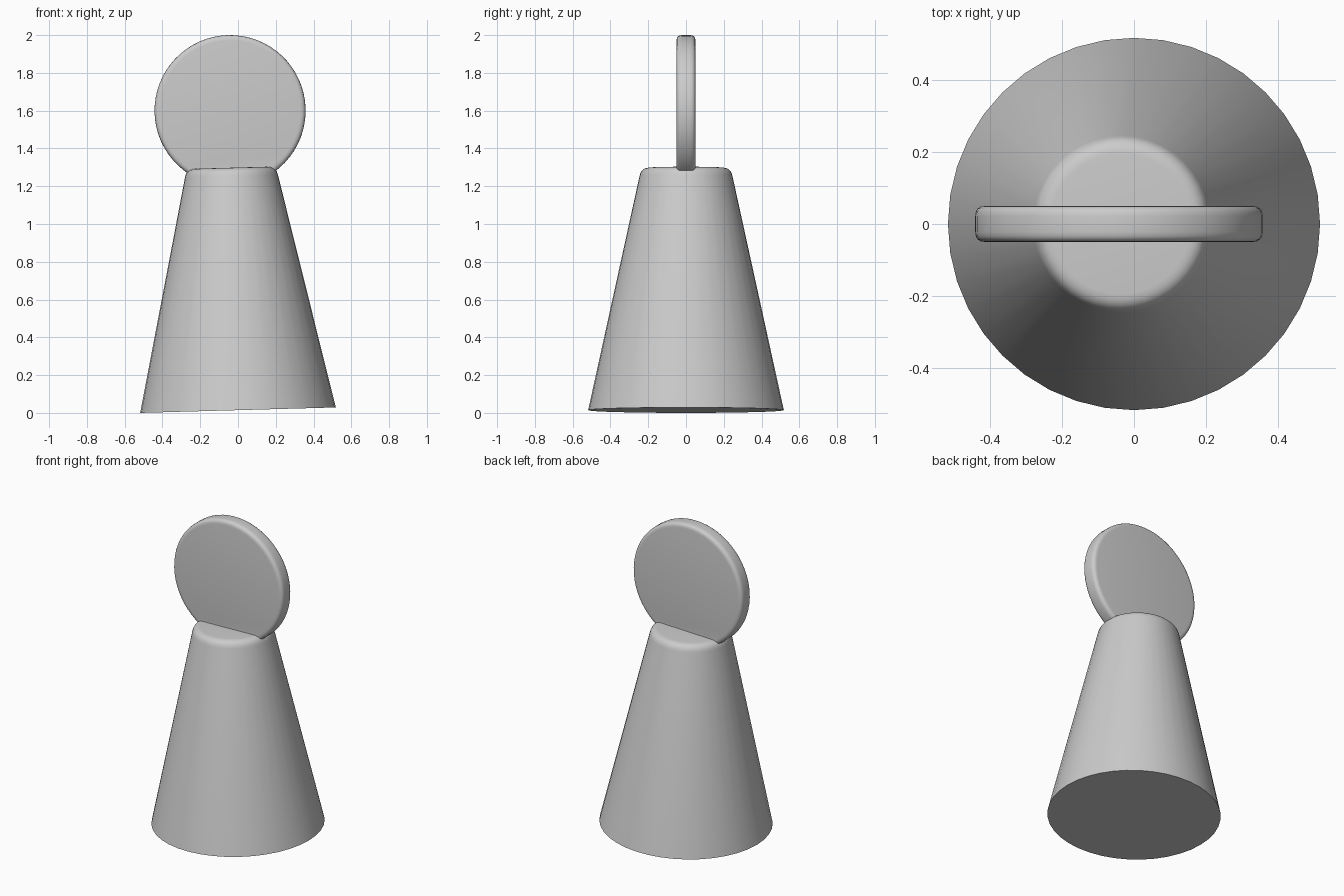
import bpy, bmesh, math
from mathutils import Matrix, Vector

if "Cube" in bpy.data.objects:
    bpy.data.objects.remove(bpy.data.objects["Cube"])

TILT = Matrix.Rotation(math.radians(-1.6), 4, 'Y')


def round_corner(a, corner, b, steps=5):
    """Points of a soft corner running from a to b."""
    a, c, b = Vector(a), Vector(corner), Vector(b)
    pts = []
    for i in range(steps + 1):
        t = i / steps
        pts.append(tuple(a * (1 - t) ** 2 + c * 2 * t * (1 - t) + b * t * t))
    return pts


def lathe(name, profile, sides, matrix):
    """Closed solid of revolution from (radius, height) points, bottom to top."""
    bm = bmesh.new()
    rings = [[bm.verts.new((r * math.cos(math.tau * i / sides),
                            r * math.sin(math.tau * i / sides), z))
              for i in range(sides)] for r, z in profile]
    for lo, hi in zip(rings, rings[1:]):
        for i in range(sides):
            j = (i + 1) % sides
            bm.faces.new((lo[i], lo[j], hi[j], hi[i]))
    bm.faces.new(rings[0][::-1])
    bm.faces.new(rings[-1])
    bm.transform(matrix)
    mesh = bpy.data.meshes.new(name)
    bm.to_mesh(mesh)
    bm.free()
    obj = bpy.data.objects.new(name, mesh)
    bpy.context.collection.objects.link(obj)
    return obj


# tapered body, slightly leaning, with a soft top edge
body_profile = [(0.518, 0)] + round_corner((0.246, 1.24), (0.237, 1.284), (0.195, 1.284))
body = lathe("tapered_body", body_profile, 40,
             Matrix.Translation((0, 0, 0.0145)) @ TILT)

# upright round head disc with softened rims
disc_profile = (round_corner((0.372, -0.05), (0.4, -0.05), (0.4, -0.022), 4)
                + round_corner((0.4, 0.022), (0.4, 0.05), (0.372, 0.05), 4))
disc = lathe("head_disc", disc_profile, 64,
             Matrix.Translation((-0.042, 0, 1.6)) @ TILT
             @ Matrix.Rotation(math.radians(90), 4, 'X'))

# fuse the disc into the body
union = body.modifiers.new("fuse", 'BOOLEAN')
union.operation = 'UNION'
union.solver = 'EXACT'
union.object = disc
bpy.context.view_layer.objects.active = body
body.select_set(True)
bpy.ops.object.modifier_apply(modifier=union.name)
bpy.data.objects.remove(disc)
body.name = "body_with_head_disc"

# soft rims, crisp base and joint
bpy.ops.object.shade_smooth_by_angle(angle=math.radians(30))
